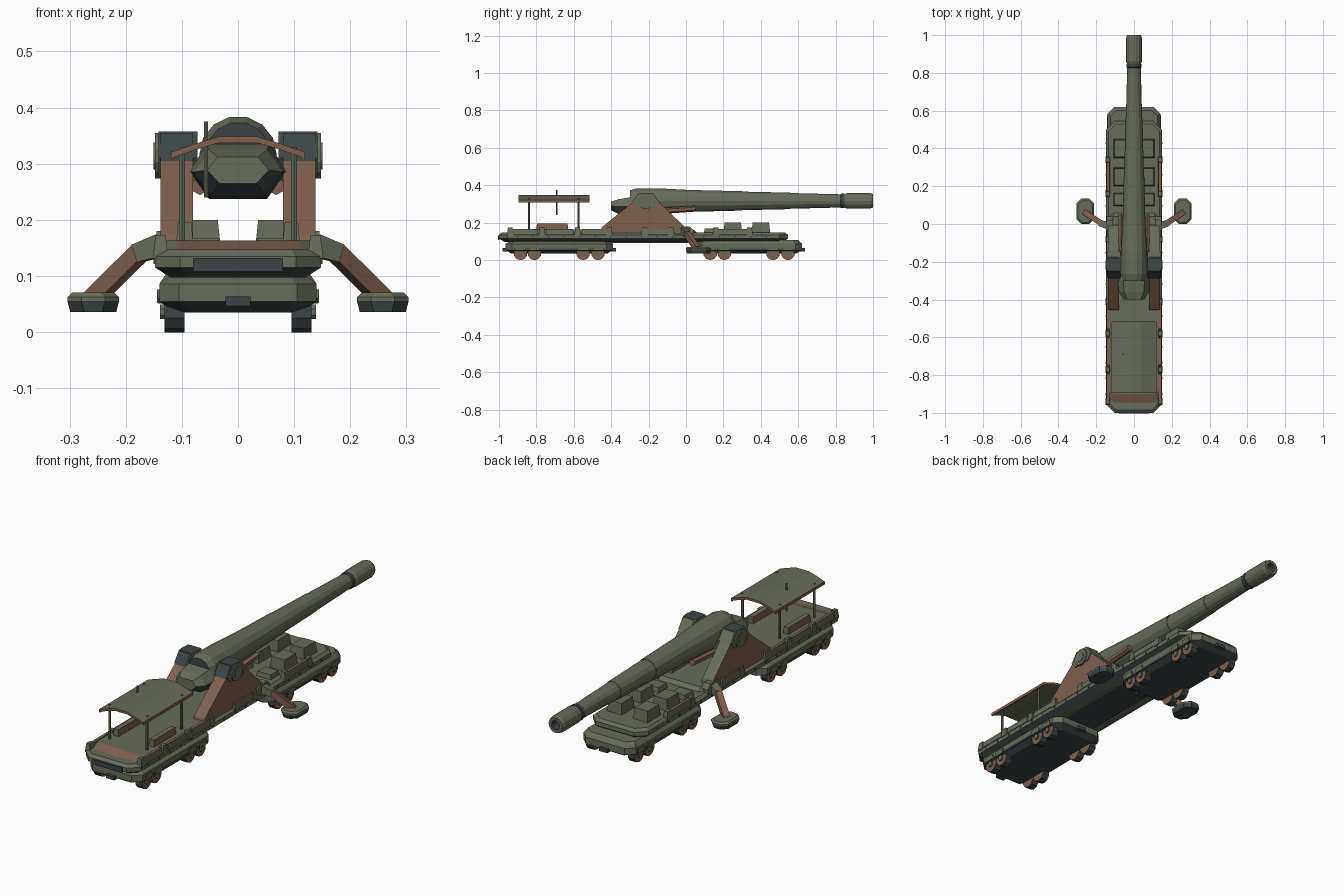
import bpy, bmesh, math
from mathutils import Vector

old = bpy.data.objects.get("Cube")
if old:
    bpy.data.objects.remove(old, do_unlink=True)

MATS = []
for label, rgb in (("olive green", (.135, .15, .105)), ("rust brown", (.215, .115, .075)),
                   ("dark steel", (.048, .06, .064))):
    m = bpy.data.materials.new(label)
    m.use_nodes = True
    m.diffuse_color = (*rgb, 1)
    m.node_tree.nodes["Principled BSDF"].inputs["Base Color"].default_value = (*rgb, 1)
    MATS.append(m)
GREEN, RUST, DARK = range(3)


def finish(name, bm, rule):
    """Turn a bmesh into an object; rule is a material or a function of normal and centre."""
    bmesh.ops.recalc_face_normals(bm, faces=bm.faces)
    bm.normal_update()
    for f in bm.faces:
        f.material_index = rule(f.normal, f.calc_center_median()) if callable(rule) else rule
    me = bpy.data.meshes.new(name)
    bm.to_mesh(me)
    bm.free()
    for m in MATS:
        me.materials.append(m)
    ob = bpy.data.objects.new(name, me)
    bpy.context.scene.collection.objects.link(ob)
    return ob


def loft(name, rings, rule=GREEN):
    """Skin a list of equal rings and cap both ends."""
    bm = bmesh.new()
    vs = [[bm.verts.new(p) for p in r] for r in rings]
    n = len(vs[0])
    for a, b in zip(vs, vs[1:]):
        for i in range(n):
            j = (i + 1) % n
            bm.faces.new((a[i], a[j], b[j], b[i]))
    bm.faces.new(vs[0])
    bm.faces.new(vs[-1])
    return finish(name, bm, rule)


def octagon(z, x0, x1, y0, y1, c):
    return [(x0 + c, y0, z), (x1 - c, y0, z), (x1, y0 + c, z), (x1, y1 - c, z),
            (x1 - c, y1, z), (x0 + c, y1, z), (x0, y1 - c, z), (x0, y0 + c, z)]


def rect(z, x, y, hx, hy):
    return [(x - hx, y - hy, z), (x + hx, y - hy, z), (x + hx, y + hy, z), (x - hx, y + hy, z)]


def box(name, c, s, rule=GREEN, taper=0):
    x, y, z = c
    hx, hy, hz = (v / 2 for v in s)
    return loft(name, [rect(z - hz, x, y, hx, hy),
                       rect(z + hz, x, y, hx - taper, hy - taper)], rule)


def prism(name, profile, x0, x1, rule):
    return loft(name, [[(x, y, z) for y, z in profile] for x in (x0, x1)], rule)


def tube(name, a, b, r, sides, rule, r2=None):
    """Straight tapered bar between two points."""
    a, b = Vector(a), Vector(b)
    q = (b - a).to_track_quat('Z', 'Y')
    def ring(p, rad):
        return [p + q @ Vector((rad * math.cos(t), rad * math.sin(t), 0))
                for t in ((i + .5) * math.tau / sides for i in range(sides))]
    return loft(name, [ring(a, r), ring(b, r2 or r)], rule)


def underside_dark(n, c):
    return DARK if n.z < -.3 else GREEN


# Long deck with a raised front platform
loft("deck", [octagon(.097, -.12, .12, -.97, .52, .03),
              octagon(.115, -.148, .148, -1, .545, .045),
              octagon(.135, -.148, .148, -1, .545, .045),
              octagon(.147, -.135, .135, -.985, .53, .04)],
     lambda n, c: DARK if -.9 < n.z < -.3 else GREEN)
loft("raised_platform", [octagon(.145, -.138, .138, -.95, .06, .03),
                         octagon(.163, -.13, .13, -.9, .04, .02)],
     lambda n, c: RUST if n.y < -.2 and abs(n.x) < .3 else GREEN)
box("front_grille", (0, -1, .12), (.16, .008, .024), DARK)
box("keel_beam", (0, -.17, .1), (.16, .5, .02), DARK)

# Wheeled trucks under both ends
for label, y0, y1, top in (("front", -.965, -.39, .098), ("rear", .05, .62, .108)):
    loft(label + "_truck", [octagon(.035, -.11, .11, y0 + .03, y1 - .03, .03),
                            octagon(.054, -.14, .14, y0, y1, .035),
                            octagon(.086, -.14, .14, y0, y1, .035),
                            octagon(top, -.125, .125, y0 + .02, y1 - .02, .03)],
         underside_dark)
    for end, y in (("a", y0), ("b", y1)):
        box(label + "_coupler_" + end, (0, y, .055), (.044, .03, .017), DARK)
    for s in (-1, 1):
        box(label + "_side_step", (s * .139, (y0 + y1) / 2, .056), (.008, y1 - y0 - .09, .01), DARK)
        for dy in (.08, .155, .415, .495):
            y = y0 + dy
            tube(label + "_wheel", (s * .095, y, .036), (s * .131, y, .036), .037, 10,
                 lambda n, c: RUST if abs(n.x) > .5 else DARK)
            tube(label + "_axle_cap", (s * .131, y, .036), (s * .139, y, .036), .014, 8, GREEN)
            box(label + "_axle_box", (s * .137, y, .064), (.014, .05, .024))

for s in (-1, 1):
    # Rust capped edge rails with green clamps between them
    for y0, y1 in ((-.93, -.79), (-.75, -.6), (-.56, -.42), (-.24, -.09), (.17, .33)):
        box("edge_rail", (s * .138, (y0 + y1) / 2, .152), (.022, y1 - y0, .03),
            lambda n, c: RUST if n.z > .5 or abs(n.x) > .5 and c.z > .155 else GREEN, .004)
    for y in (-.94, -.77, -.58, -.41, -.22, -.08, .16, .34):
        box("rail_clamp", (s * .138, y, .152), (.028, .035, .042), GREEN, .005)
    # Rivets along the deck side
    for i in range(17):
        box("deck_rivet", (s * .148, -.9 + i * .083, .125), (.005, .008, .008), DARK)

    # Gun cradle wall
    def cradle_rule(n, c):
        if abs(n.x) > .5:
            return RUST
        if n.z > .9 or c.z > .32 and n.y < 0:
            return DARK
        return GREEN if n.y > .2 else RUST
    prism("cradle_wall", [(-.46, .145), (-.45, .175), (-.29, .305), (-.255, .355), (-.175, .355),
                          (-.14, .305), (-.01, .18), (0, .145)], s * .08, s * .138, cradle_rule)
    prism("cradle_cap", [(-.285, .31), (-.25, .357), (-.18, .357), (-.145, .31), (-.17, .28),
                         (-.26, .28)], s * .072, s * .142,
          lambda n, c: DARK if n.z > .9 or n.y < -.2 and n.z > 0 else GREEN)
    tube("trunnion", (s * .138, -.215, .314), (s * .148, -.215, .314), .042, 12, GREEN)
    tube("trunnion_hub", (s * .146, -.215, .314), (s * .151, -.215, .314), .025, 12, GREEN)
    tube("recoil_strut", (s * .068, -.16, .26), (s * .068, .05, .275), .016, 6, RUST)

    # Outrigger with foot pad
    prism("outrigger_base", [(-.06, .12), (-.06, .16), (-.04, .18), (.02, .18), (.04, .16),
                             (.04, .12)], s * .11, s * .145, GREEN)
    tube("outrigger_shoulder", (s * .135, -.01, .155), (s * .18, .005, .14), .028, 4, GREEN, .023)
    tube("outrigger_arm", (s * .172, .003, .145), (s * .258, .06, .06), .021, 4, RUST)
    xs = sorted((s * .212, s * .304))
    loft("outrigger_pad", [octagon(z, xs[0] + d, xs[1] - d, d, .135 - d, .025)
                           for z, d in ((.036, .005), (.055, 0), (.062, 0), (.07, .008))],
         lambda n, c: DARK if n.z < -.1 else GREEN)

    # Cargo boxes, low lockers and benches
    for y in (.25, .4):
        box("cargo_box", (s * .07, y, .172), (.08, .1, .055), GREEN, .006)
    box("low_locker", (s * .07, .13, .155), (.08, .07, .025), GREEN, .005)
    box("bench", (s * .095, -.715, .178), (.03, .17, .034),
        lambda n, c: RUST if abs(n.x) > .5 else GREEN, .003)
    for y in (-.84, -.575):
        tube("canopy_post", (s * .1, y, .155), (s * .1, y, .33), .006, 6, GREEN)

# Canopy with curved roof and rust trim
roof = [(-.118, .314), (-.075, .329), (-.035, .341), (.035, .341), (.075, .329), (.118, .314)]
outline = [(x, z + .007) for x, z in roof] + [(x, z - .004) for x, z in reversed(roof)]
loft("canopy", [[(x, y, z) for x, z in outline] for y in (-.895, -.515)],
     lambda n, c: RUST if abs(n.y) > .5 or abs(n.x) > .8 else GREEN)
for s in (-1, 1):
    box("canopy_trim", (s * .116, -.705, .315), (.006, .38, .014), RUST)
tube("antenna", (-.057, -.69, .24), (-.057, -.69, .375), .004, 6, GREEN)

# Breech block
def breech(y, w, z0, z1):
    m = (z0 + z1) / 2
    return [(-w * .6, y, z0), (w * .6, y, z0), (w, y, m), (w * .65, y, z1), (-w * .65, y, z1),
            (-w, y, m)]


loft("breech_block", [breech(-.4, .055, .265, .312), breech(-.36, .08, .245, .325),
                      breech(-.3, .086, .237, .335), breech(-.14, .08, .24, .33)],
     lambda n, c: DARK if n.z < -.3 else GREEN)

# Barrel turned around its long axis, ending in a hollow muzzle
def turned(name, profile, rule):
    loft(name, [[(r * math.cos(t), y, .316 + r * math.sin(t))
                 for t in (i * math.tau / 14 for i in range(14))] for y, r in profile], rule)


turned("barrel", [(-.3, .058), (-.265, .069), (-.15, .069), (.02, .06), (.3, .053), (.3, .051),
                  (.56, .045), (.56, .043), (.83, .036)],
       lambda n, c: DARK if n.y < -.9 and c.y < 0 else GREEN)
turned("muzzle_ring", [(.825, .036), (.83, .04), (.848, .04), (.848, .036)], DARK)
turned("muzzle", [(.848, .037), (.86, .042), (.985, .042), (1, .037), (1, .022), (.92, .02)],
       lambda n, c: DARK if c.y > .91 and (c - Vector((0, c.y, .316))).length < .024 else GREEN)
